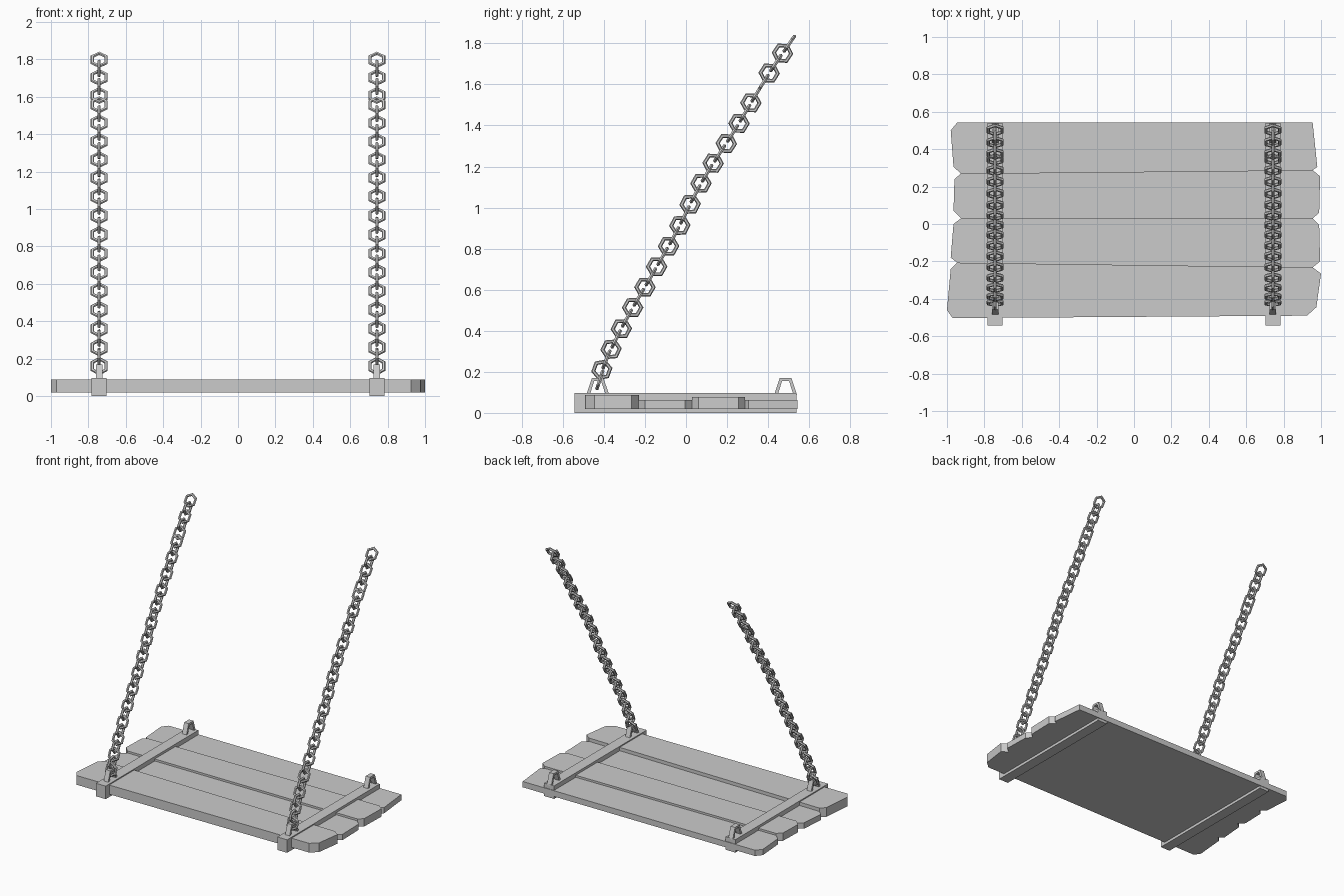
import bpy, bmesh
from math import cos, sin, pi
from mathutils import Vector

if "Cube" in bpy.data.objects:
    bpy.data.objects.remove(bpy.data.objects["Cube"])

BOTTOM = 0.02
STRAP_X = 0.742


def make_object(name, bm):
    bmesh.ops.recalc_face_normals(bm, faces=bm.faces)
    mesh = bpy.data.meshes.new(name)
    bm.to_mesh(mesh)
    bm.free()
    obj = bpy.data.objects.new(name, mesh)
    bpy.context.collection.objects.link(obj)
    return obj


def extrude_profile(bm, points, offset):
    face = bm.faces.new([bm.verts.new(p) for p in points])
    new = bmesh.ops.extrude_face_region(bm, geom=[face])["geom"]
    verts = [g for g in new if isinstance(g, bmesh.types.BMVert)]
    bmesh.ops.translate(bm, verts=verts, vec=offset)


def add_link(bm, center, along, side, major=0.042, minor=0.0105):
    # Six-sided ring with a corner pointing along the chain
    normal = along.cross(side)
    rings = []
    for i in range(6):
        a = i * pi / 3
        out = along * cos(a) + side * sin(a)
        rings.append([bm.verts.new(center + out * (major + minor * cos(j * pi / 3))
                                   + normal * minor * 0.9 * sin(j * pi / 3))
                      for j in range(6)])
    for i in range(6):
        a, b = rings[i], rings[(i + 1) % 6]
        for j in range(6):
            k = (j + 1) % 6
            bm.faces.new((a[j], b[j], b[k], a[k]))


# Seat planks: top height and worn outline, front to back
planks = [
    (0.088, [(-.945, -.207), (.955, -.232), (1, -.265), (.975, -.445),
             (.925, -.49), (-.97, -.503), (-1, -.46), (-.98, -.24)]),
    (0.063, [(-.925, .03), (.955, .03), (.99, -.005), (.995, -.2),
             (.955, -.232), (-.945, -.207), (-.98, -.18), (-.965, 0)]),
    (0.078, [(-.925, .27), (.955, .288), (.995, .255), (.99, .06),
             (.955, .03), (-.925, .03), (-.965, .07), (-.96, .24)]),
    (0.063, [(-.945, .543), (.955, .543), (.98, .305), (.955, .288),
             (-.925, .27), (-.965, .305), (-.98, .50)]),
]
for n, (top, outline) in enumerate(planks, 1):
    bm = bmesh.new()
    extrude_profile(bm, [(x, y, BOTTOM) for x, y in outline], (0, 0, top - BOTTOM))
    make_object(f"seat_plank_{n}", bm)

# Chain links in the y-z plane: those seen flat from the side, then from the front
side_links = [(-.41, .21), (-.365, .31), (-.315, .41), (-.26, .513), (-.2, .612),
              (-.143, .712), (-.085, .812), (-.03, .913), (.02, 1.016), (.073, 1.118),
              (.132, 1.216), (.196, 1.312), (.258, 1.41), (.316, 1.51),
              (.405, 1.655), (.47, 1.752)]
front_links = [(-.42, .16)]
for a, b in zip(side_links, side_links[1:]):
    if b[1] - a[1] > 0.13:
        front_links += [(.345, 1.557), (.376, 1.607)]
    else:
        front_links.append(((a[0] + b[0]) / 2, (a[1] + b[1]) / 2))
front_links.append((.503, 1.798))
links = sorted([(z, y, True) for y, z in side_links] + [(z, y, False) for y, z in front_links])
centers = [Vector((0, y, z)) for z, y, _ in links]

for label, sx in (("left", -1), ("right", 1)):
    x = sx * STRAP_X

    # Strap clamped around the planks
    bm = bmesh.new()
    w = 0.04
    extrude_profile(bm, [(x - w, -.543, 0), (x + w, -.543, 0),
                         (x + w, -.543, .096), (x - w, -.543, .096)], (0, 1.082, 0))
    make_object(f"{label}_strap", bm)

    # Trapezoid brackets on top of the strap
    for place, y in (("front", -.43), ("back", .485)):
        profile = [(-.055, .09), (-.028, .17), (.028, .17), (.055, .09),
                   (.038, .09), (.017, .155), (-.017, .155), (-.038, .09)]
        bm = bmesh.new()
        extrude_profile(bm, [(x - .018, y + py, pz) for py, pz in profile], (.036, 0, 0))
        make_object(f"{label}_{place}_bracket", bm)

    # Chain
    bm = bmesh.new()
    for i, (z, y, flat_from_side) in enumerate(links):
        lo, hi = max(i - 2, 0), min(i + 2, len(links) - 1)
        along = (centers[hi] - centers[lo]).normalized()
        xaxis = Vector((1, 0, 0))
        side = along.cross(xaxis) if flat_from_side else xaxis
        add_link(bm, centers[i] + xaxis * x, along, side)
    make_object(f"{label}_chain", bm)
